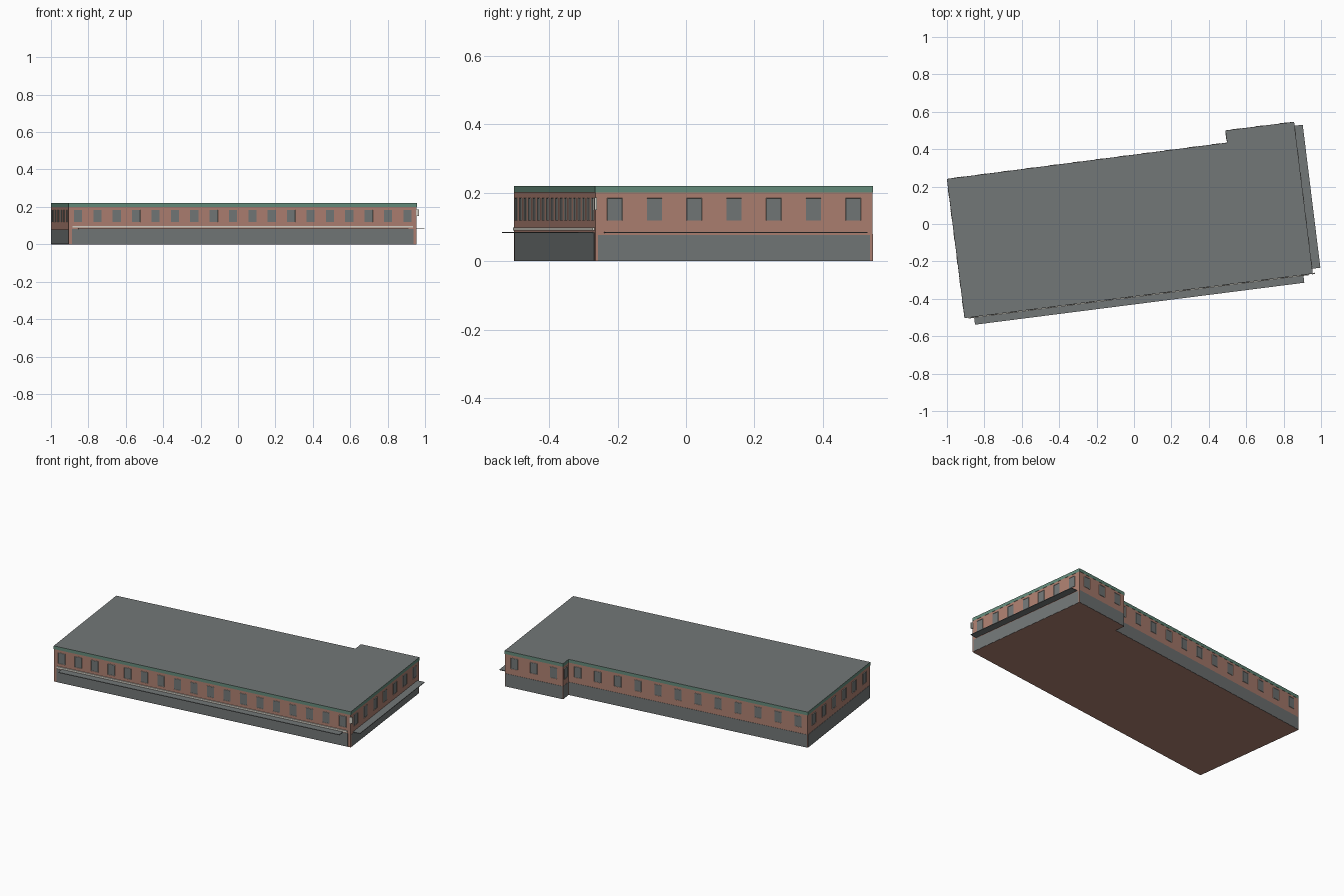
import bpy, bmesh
from mathutils import Vector

if "Cube" in bpy.data.objects:
    bpy.data.objects.remove(bpy.data.objects["Cube"])


def material(name, r, g, b):
    m = bpy.data.materials.new(name)
    m.diffuse_color = (r, g, b, 1)
    m.use_nodes = True
    m.node_tree.nodes["Principled BSDF"].inputs["Base Color"].default_value = m.diffuse_color
    return m


BRICK = material("brick red", 0.42, 0.215, 0.165)
GREY = material("slate grey", 0.17, 0.185, 0.185)
GREEN = material("cornice green", 0.13, 0.26, 0.20)
IVORY = material("ivory trim", 0.66, 0.64, 0.57)

# Footprint, counter-clockwise from the front left corner
FOOT = [Vector(p) for p in [(-0.905, -0.502), (0.955, -0.265), (0.855, 0.545),
                            (0.49, 0.499), (0.499, 0.434), (-0.999, 0.24)]]


def finish(bm, name, mats):
    bmesh.ops.recalc_face_normals(bm, faces=bm.faces)
    me = bpy.data.meshes.new(name)
    bm.to_mesh(me)
    bm.free()
    for m in mats:
        me.materials.append(m)
    ob = bpy.data.objects.new(name, me)
    bpy.context.collection.objects.link(ob)
    return ob


def prism(name, pts, z0, z1, mats):
    """Extrude a footprint; the top takes the last material."""
    bm = bmesh.new()
    f = bm.faces.new([bm.verts.new((p[0], p[1], z0)) for p in pts])
    ext = bmesh.ops.extrude_face_region(bm, geom=[f])["geom"]
    for v in ext:
        if isinstance(v, bmesh.types.BMVert):
            v.co.z = z1
        elif isinstance(v, bmesh.types.BMFace):
            v.material_index = len(mats) - 1
    return finish(bm, name, mats)


class Wall:
    """Frame along one footprint edge: s along, d outward, z up."""

    def __init__(self, i):
        self.a, b = FOOT[i], FOOT[(i + 1) % len(FOOT)]
        self.length = (b - self.a).length
        self.t = (b - self.a).normalized()
        self.n = Vector((self.t.y, -self.t.x))

    def at(self, s, d):
        return self.a + self.t * s + self.n * d

    def block(self, name, s0, s1, d0, d1, z0, z1, mat):
        pts = [self.at(s0, d0), self.at(s0, d1), self.at(s1, d1), self.at(s1, d0)]
        return prism(name, pts, z0, z1, [mat])

    def windows(self, name, count, margin, width=0.044, z0=0.118, z1=0.184):
        """Row of framed windows with panes set into the frames."""
        bm = bmesh.new()
        for k in range(count):
            f = k / (count - 1) if count > 1 else 0.5
            s = margin + (self.length - 2 * margin) * f
            quads = []
            for d in (-0.002, 0.003):
                quads.append([bm.verts.new((*self.at(s + e * width / 2, d), z))
                              for e, z in ((-1, z0), (1, z0), (1, z1), (-1, z1))])
            back, front = quads
            pane = bm.faces.new(front)
            for j in range(4):
                bm.faces.new((back[j], back[(j + 1) % 4], front[(j + 1) % 4], front[j]))
            bmesh.ops.inset_region(bm, faces=[pane], thickness=0.005)
            bmesh.ops.inset_region(bm, faces=[pane], thickness=0.0004, depth=-0.002)
            pane.material_index = 1
        # Frames are open at the back, against the wall
        return finish(bm, name, [IVORY, GREY])


# Main body and the green cornice with its flat roof
prism("brick_body", FOOT, 0, 0.2, [BRICK])
n = len(FOOT)
rim = []
for i in range(n):
    rim.append(FOOT[i] + (Wall(i).n + Wall(i - 1).n) * 0.001)
prism("cornice_and_roof", rim, 0.2, 0.22, [GREEN, GREY])

# Ground floor panels and window rows on every wall
names = ["front", "right", "back_wing", "notch", "back", "left"]
counts = [18, 7, 3, 1, 12, 6]
margins = [0.05, 0.057, 0.06, 0.03, 0.06, 0.07]
ends = [0.018, 0.008, 0.004, 0.003, 0.004, 0.004]
tops = [0.083, 0.077, 0.08, 0.08, 0.08, 0.08]
walls = [Wall(i) for i in range(n)]
for w, name, c, m, e, top in zip(walls, names, counts, margins, ends, tops):
    w.block(name + "_ground_panel", e, w.length - e, -0.004, 0.0015, 0.0005, top, GREY)
    w.windows(name + "_windows", c, m)

# Thin canopies over the front and right ground floor
front, right = walls[0], walls[1]
front.block("front_canopy", 0.05, front.length - 0.05, -0.002, 0.043, 0.0815, 0.0855, GREY)
right.block("right_canopy", 0.026, right.length - 0.02, -0.002, 0.045, 0.0815, 0.0855, GREY)

# Pale ledge above the front canopy
front.block("front_ledge", 0.02, front.length - 0.02, -0.002, 0.006, 0.089, 0.099, IVORY)

# Small plate projecting past the front right corner
front.block("corner_plate", front.length - 0.004, front.length + 0.012,
            -0.003, 0.004, 0.15, 0.186, IVORY)
